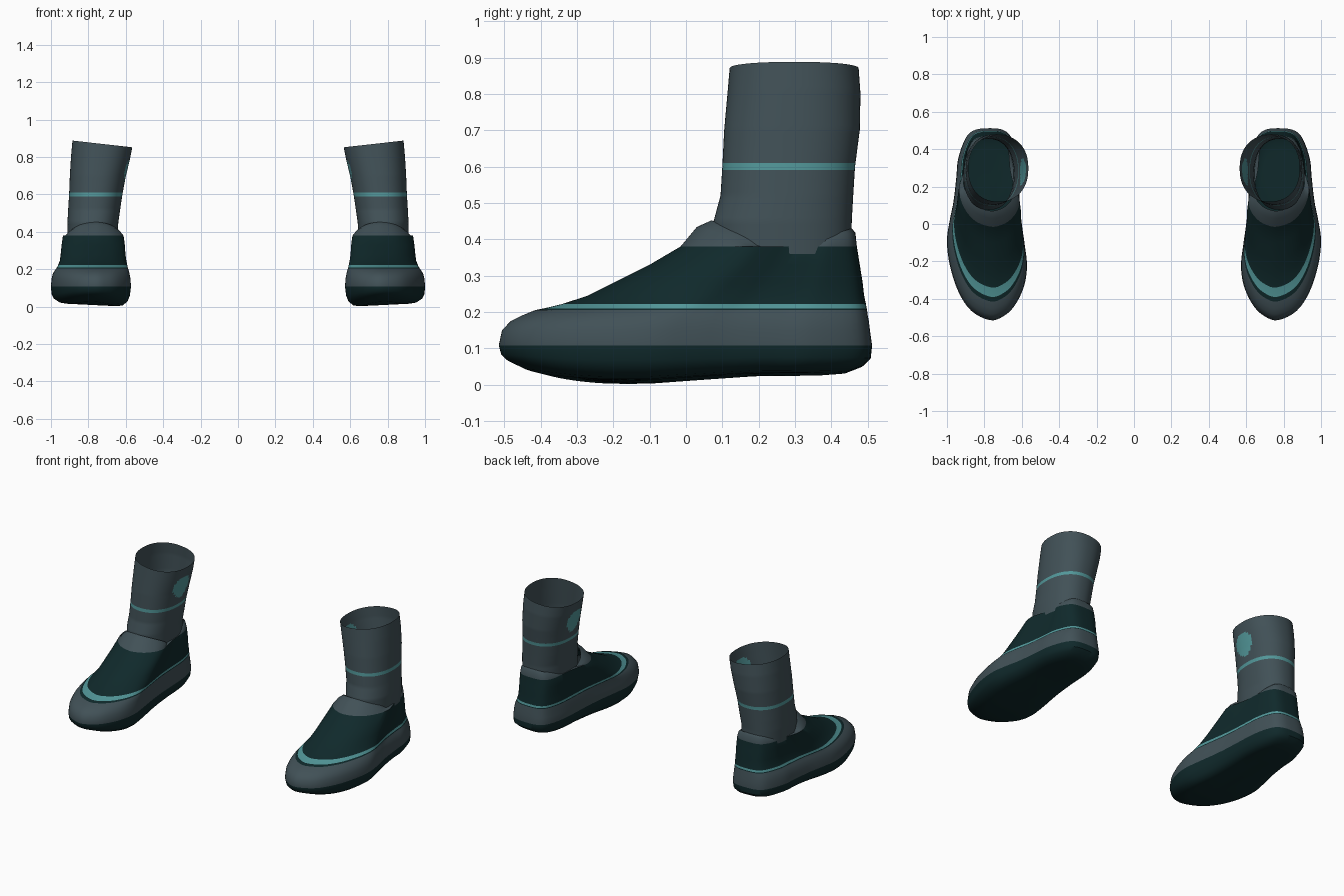
import bpy, bmesh, math
from mathutils import Vector

if "Cube" in bpy.data.objects:
    bpy.data.objects.remove(bpy.data.objects["Cube"])


def material(name, color):
    m = bpy.data.materials.new(name)
    m.diffuse_color = (*color, 1)
    m.use_nodes = True
    m.node_tree.nodes["Principled BSDF"].inputs["Base Color"].default_value = m.diffuse_color
    return m


GREY, DARK, TEAL = 0, 1, 2
MATS = [material("slate grey", (0.053, 0.082, 0.095)),
        material("dark green", (0.005, 0.022, 0.024)),
        material("pale teal", (0.085, 0.31, 0.32))]

# Footprint of one shoe, counter-clockwise from the toe
FOOT = [(.77, -.515), (.87, -.465), (.94, -.36), (.985, -.22), (1.0, -.09), (.985, .02),
        (.965, .12), (.95, .25), (.94, .35), (.90, .46), (.85, .503), (.77, .512),
        (.70, .503), (.655, .46), (.625, .35), (.615, .2), (.61, .1), (.60, 0),
        (.583, -.12), (.572, -.23), (.59, -.34), (.64, -.44), (.70, -.495)]


def smooth_loop(pts, steps):
    """Closed Catmull-Rom curve, scaled to the unit square."""
    n, out = len(pts), []
    for i in range(n):
        a, b, c, d = (Vector(pts[(i + k) % n]) for k in (-1, 0, 1, 2))
        for s in range(steps):
            t = s / steps
            out.append(0.5 * (2 * b + (c - a) * t + (2 * a - 5 * b + 4 * c - d) * t * t
                              + (3 * b - a - 3 * c + d) * t ** 3))
    x0, x1 = min(p.x for p in out), max(p.x for p in out)
    y0, y1 = min(p.y for p in out), max(p.y for p in out)
    return [((p.x - x0) / (x1 - x0), (p.y - y0) / (y1 - y0)) for p in out]


def oval_loop(n, power):
    """Slightly squared oval in the unit square."""
    out = []
    for i in range(n):
        a = 2 * math.pi * i / n - math.pi / 2
        c, s = math.cos(a), math.sin(a)
        out.append((0.5 + 0.5 * math.copysign(abs(c) ** (2 / power), c),
                    0.5 + 0.5 * math.copysign(abs(s) ** (2 / power), s)))
    return out


def loft(name, loop, rings, height, color, cap):
    """Skin rings of (z, front, back, inner, outer); mirror for the pair."""
    bm = bmesh.new()
    rows = []
    for k, (z, yf, yb, xi, xo) in enumerate(rings):
        row = []
        for u, v in loop:
            x, y = xi + (xo - xi) * u, yf + (yb - yf) * v
            row.append(bm.verts.new((x, y, height(k, x, y, z, u, v))))
        rows.append(row)
    n = len(loop)
    for k in range(len(rows) - 1):
        for i in range(n):
            j = (i + 1) % n
            f = bm.faces.new((rows[k][i], rows[k][j], rows[k + 1][j], rows[k + 1][i]))
            f.material_index = color(k, f.calc_center_median())
    if cap:
        bm.faces.new(rows[0][::-1]).material_index = DARK
    me = bpy.data.meshes.new(name)
    bm.to_mesh(me)
    bm.free()
    for m in MATS:
        me.materials.append(m)
    ob = bpy.data.objects.new(name, me)
    bpy.context.collection.objects.link(ob)
    bpy.context.view_layer.objects.active = ob
    ob.select_set(True)
    bpy.ops.object.shade_smooth_by_angle(angle=math.radians(40))
    ob.select_set(False)
    mod = ob.modifiers.new("pair", 'MIRROR')
    mod.use_mirror_merge = False
    return ob


# Shoe: sole, foxing band, upper and collar
SHOE = [(0, -.20, .22, .72, .86), (0, -.38, .39, .65, .92), (.006, -.44, .44, .615, .955),
        (.03, -.49, .485, .59, .985), (.06, -.508, .508, .578, .997),
        (.108, -.515, .512, .572, 1.0), (.15, -.506, .506, .575, .997),
        (.175, -.482, .503, .580, .990), (.19, -.452, .50, .583, .982),
        (.205, -.415, .498, .588, .972), (.21, -.39, .497, .590, .968),
        (.222, -.34, .495, .592, .962), (.245, -.27, .49, .597, .953),
        (.28, -.20, .486, .602, .948), (.33, -.10, .478, .605, .943),
        (.38, -.015, .47, .612, .936), (.38, .03, .466, .626, .925),
        (.38, .07, .456, .640, .912)]
BANDS = [DARK] * 5 + [GREY] * 4 + [DARK, TEAL] + [DARK] * 4 + [GREY] * 2


def shoe_height(k, x, y, z, u, v):
    if k >= 16:  # collar rises at the tongue and at the heel
        rise = 0.072 * max(0, 1 - v / 0.33) ** 0.8 + 0.05 * max(0, (v - 0.6) / 0.4)
        return z + rise * (0.75 if k == 16 else 1)
    # sole curls up at the toe, heel and outer side
    lift = 0.45 * max(0, -0.18 - y) ** 2 + 0.02 * min(1, max(0, (y + 0.1) / 0.3))
    lift += 0.02 * (x - 0.6) / 0.4
    return z + lift * max(0, 1 - z / 0.1)


loft("shoe", smooth_loop(FOOT, 4), SHOE, shoe_height, lambda k, c: BANDS[k], True)

# Leg shaft: open tube leaning inwards
KEYS = [(.36, .078, .455, .645, .91), (.45, .076, .456, .640, .912),
        (.52, .095, .460, .630, .908), (.60, .100, .465, .618, .903),
        (.70, .105, .478, .600, .899), (.80, .114, .480, .578, .892),
        (.87, .120, .475, .565, .885)]


def shaft_ring(z):
    for a, b in zip(KEYS, KEYS[1:]):
        if z <= b[0] + 1e-6:
            t = (z - a[0]) / (b[0] - a[0])
            return tuple(p + (q - p) * t for p, q in zip(a, b))


def shaft_height(k, x, y, z, u, v):
    return z + (u - 0.5) * 0.036 * max(0, (z - 0.65) / 0.22)


def shaft_color(k, c):
    z = 0.365 + k * 0.01
    if 0.59 < z < 0.61:  # ankle stripe
        return TEAL
    # rounded patch on the inner side, wider at the top
    dz = (c.z - 0.72) / 0.07
    dy = (c.y - 0.28) / (0.07 + 0.015 * dz)
    return TEAL if c.x < 0.7 and dz * dz + dy * dy < 1 else GREY


loft("leg_shaft", oval_loop(72, 2.25), [shaft_ring(0.36 + 0.01 * i) for i in range(52)],
     shaft_height, shaft_color, False)
